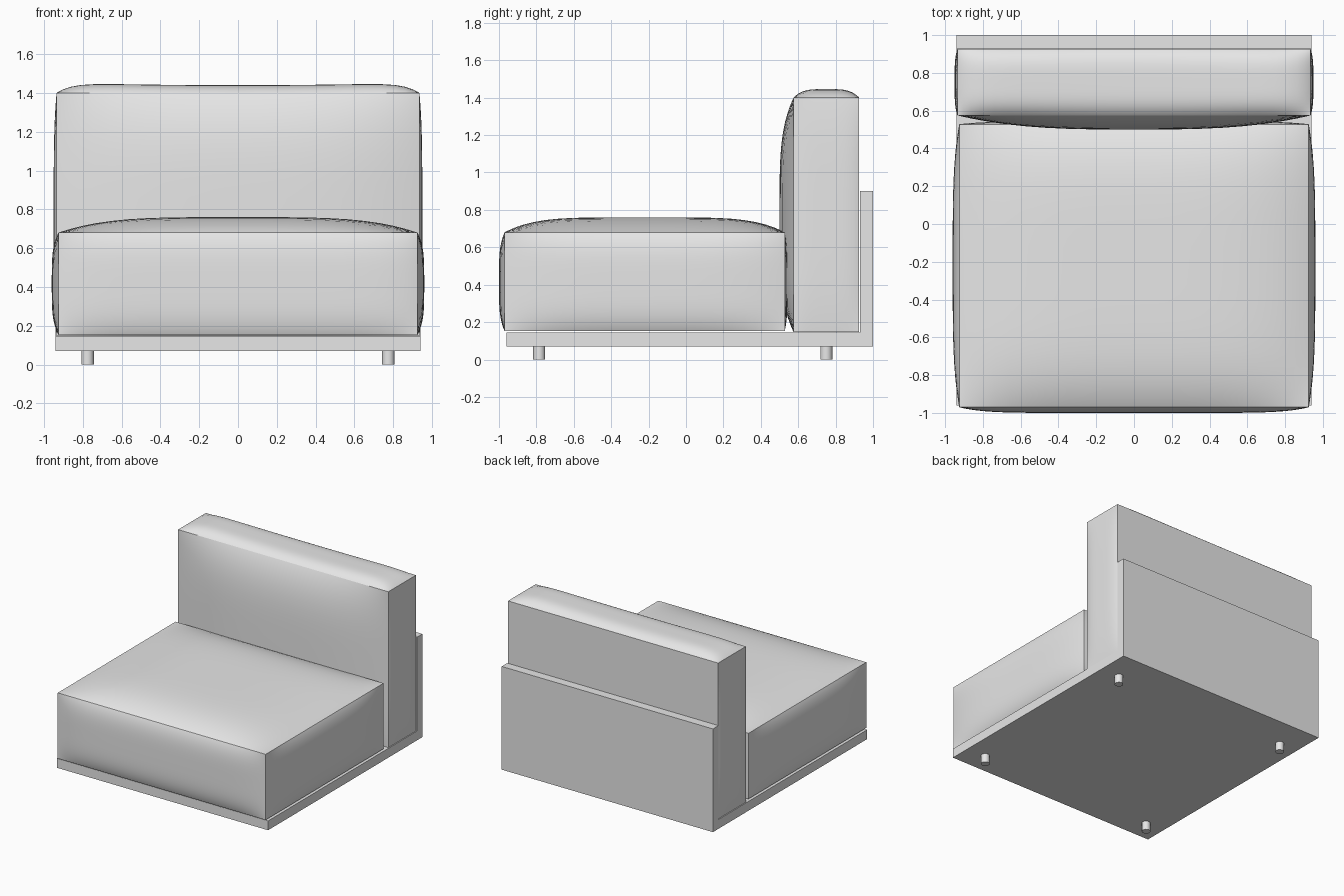
import bpy, bmesh, math
from mathutils import Vector

cube = bpy.data.objects.get("Cube")
if cube:
    bpy.data.objects.remove(cube, do_unlink=True)

GREY = (0.8, 0.8, 0.8, 1)
grey = bpy.data.materials.new("plain_grey")
grey.diffuse_color = GREY
grey.use_nodes = True
grey.node_tree.nodes["Principled BSDF"].inputs["Base Color"].default_value = GREY


def add_object(name, bm):
    bmesh.ops.recalc_face_normals(bm, faces=bm.faces)
    mesh = bpy.data.meshes.new(name)
    bm.to_mesh(mesh)
    bm.free()
    mesh.materials.append(grey)
    obj = bpy.data.objects.new(name, mesh)
    bpy.context.collection.objects.link(obj)
    return obj


def cushion(name, low, high, bulges, sag=0):
    """Box with crisp seams; bulges maps (axis, side) to (amount, power, power)."""
    low, high = Vector(low), Vector(high)
    middle, half = (low + high) / 2, (high - low) / 2
    bm = bmesh.new()
    bmesh.ops.create_cube(bm, size=2)
    bmesh.ops.subdivide_edges(bm, edges=bm.edges[:], cuts=23, use_grid_fill=True)
    # Pack rows towards the seams
    for v in bm.verts:
        v.co = Vector([math.sin(c * math.pi / 2) for c in v.co])
    # Keep the box edges sharp, everything else soft
    for f in bm.faces:
        f.smooth = True
    for e in bm.edges:
        e.smooth = e.calc_face_angle(0) < 1
    # Pad each side outwards
    for v in bm.verts:
        unit = v.co.copy()
        v.co = Vector([m + h * u for m, h, u in zip(middle, half, unit)])
        for (axis, side), (amount, p, q) in bulges.items():
            if unit[axis] * side > 0.9999:
                a, b = [abs(unit[i]) for i in range(3) if i != axis]
                swell = amount * max(0, 1 - a ** p) * max(0, 1 - b ** q)
                if axis == 2:
                    swell *= 1 - sag * (1 - a * a)
                v.co[axis] += side * swell
    return add_object(name, bm)


# Base and backboard as one L-shaped profile
bm = bmesh.new()
profile = [(-0.96, 0.07), (1, 0.07), (1, 0.9), (0.93, 0.9), (0.93, 0.145), (-0.96, 0.145)]
face = bm.faces.new([bm.verts.new((-0.94, y, z)) for y, z in profile])
side = bmesh.ops.extrude_face_region(bm, geom=[face])
bmesh.ops.translate(bm, vec=(1.88, 0, 0),
                    verts=[g for g in side["geom"] if isinstance(g, bmesh.types.BMVert)])
add_object("base_and_backboard", bm)

# Seat cushion
cushion("seat_cushion", (-0.925, -0.97, 0.152), (0.925, 0.528, 0.68), {
    (0, -1): (0.035, 4, 4), (0, 1): (0.035, 4, 4),
    (1, -1): (0.03, 8, 4), (1, 1): (0.015, 8, 4),
    (2, 1): (0.08, 4, 5)})

# Back cushion
cushion("back_cushion", (-0.935, 0.575, 0.147), (0.935, 0.926, 1.4), {
    (0, -1): (0.015, 4, 4), (0, 1): (0.015, 4, 4),
    (1, -1): (0.075, 3, 4),
    (2, 1): (0.053, 12, 4)}, sag=0.25)

# Four short round feet
for x, x_name in ((-0.775, "right"), (0.775, "left")):
    for y, y_name in ((-0.785, "front"), (0.75, "back")):
        bm = bmesh.new()
        bmesh.ops.create_cone(bm, cap_ends=True, segments=24, radius1=0.032,
                              radius2=0.032, depth=0.075)
        bmesh.ops.translate(bm, verts=bm.verts, vec=(x, y, 0.0375))
        for f in bm.faces:
            f.smooth = len(f.verts) == 4
        for e in bm.edges:
            e.smooth = e.calc_face_angle(0) < 1
        add_object(f"{y_name}_{x_name}_foot", bm)
